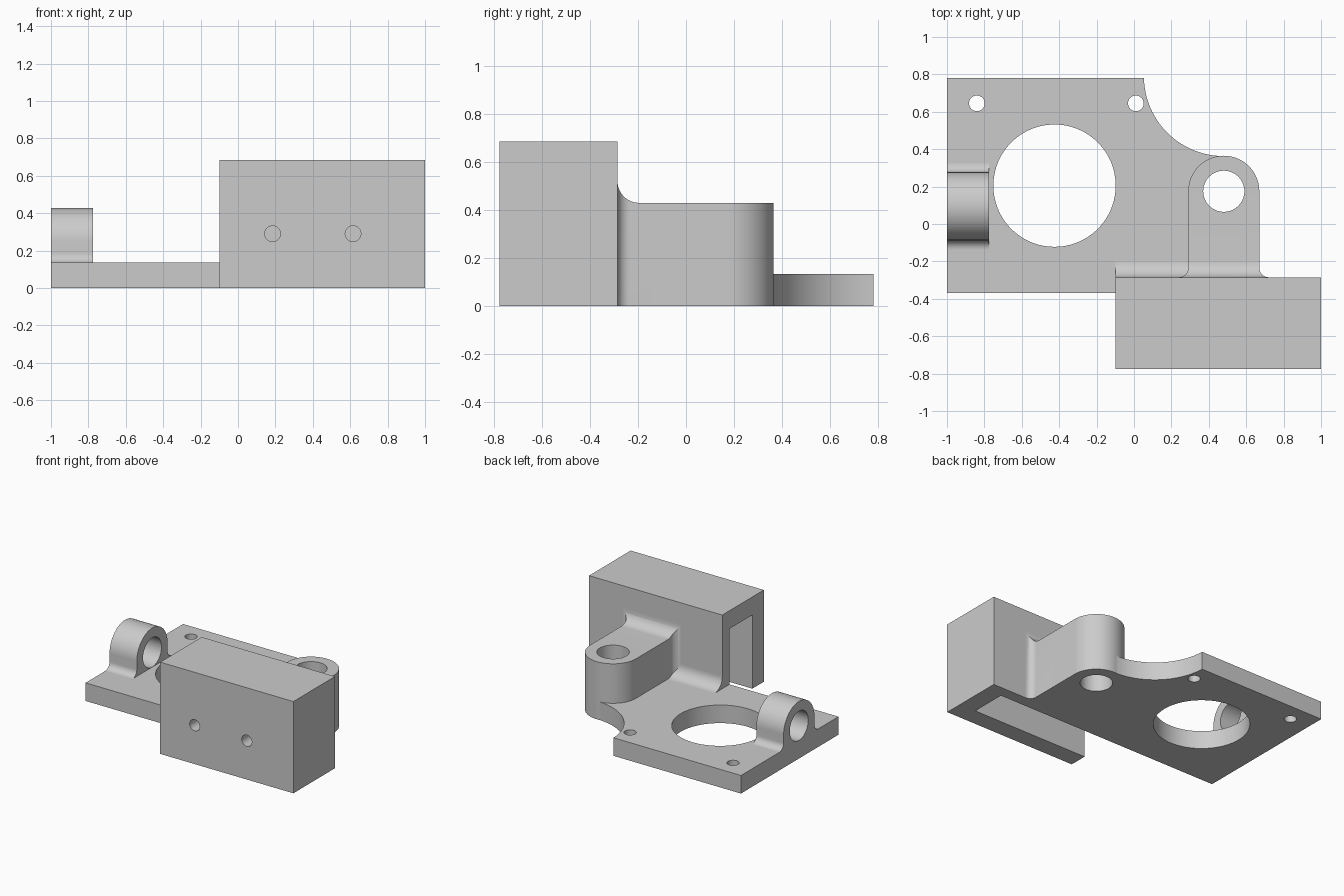
import bpy, bmesh
from math import radians, cos, sin

cube = bpy.data.objects.get("Cube")
if cube:
    bpy.data.objects.remove(cube, do_unlink=True)

grey = bpy.data.materials.new("plain_grey")
grey.use_nodes = True
colour = (0.6, 0.6, 0.6, 1)
grey.diffuse_color = colour
grey.node_tree.nodes["Principled BSDF"].inputs["Base Color"].default_value = colour


def arc(cx, cy, r, start, end, steps=24):
    """Points along an arc, angles in degrees."""
    angles = [radians(start + (end - start) * i / steps) for i in range(steps + 1)]
    return [(cx + r * cos(a), cy + r * sin(a)) for a in angles]


def circle(cx, cy, r, steps=64):
    return arc(cx, cy, r, 0, 360, steps)[:-1]


def rect(u0, u1, v0, v1):
    return [(u0, v0), (u1, v0), (u1, v1), (u0, v1)]


def prism(name, outline, axis, lo, hi):
    """Extrude a flat outline along an axis from lo to hi."""
    place = {"x": lambda u, v: (lo, u, v),
             "y": lambda u, v: (u, lo, v),
             "z": lambda u, v: (u, v, lo)}[axis]
    shift = [(hi - lo) * (axis == a) for a in "xyz"]
    bm = bmesh.new()
    face = bm.faces.new([bm.verts.new(place(u, v)) for u, v in outline])
    out = bmesh.ops.extrude_face_region(bm, geom=[face], use_keep_orig=True)
    moved = [g for g in out["geom"] if isinstance(g, bmesh.types.BMVert)]
    bmesh.ops.translate(bm, verts=moved, vec=shift)
    bmesh.ops.recalc_face_normals(bm, faces=bm.faces)
    mesh = bpy.data.meshes.new(name)
    bm.to_mesh(mesh)
    bm.free()
    mesh.materials.append(grey)
    ob = bpy.data.objects.new(name, mesh)
    bpy.context.collection.objects.link(ob)
    return ob


def activate(ob):
    bpy.ops.object.select_all(action="DESELECT")
    ob.select_set(True)
    bpy.context.view_layer.objects.active = ob


def cut(ob, outline, axis, lo, hi):
    """Subtract an extruded outline from a part."""
    cutter = prism("cutter", outline, axis, lo, hi)
    cutter.hide_render = True
    mod = ob.modifiers.new("cut", "BOOLEAN")
    mod.operation, mod.solver, mod.object = "DIFFERENCE", "EXACT", cutter
    activate(ob)
    bpy.ops.object.modifier_apply(modifier=mod.name)
    bpy.data.objects.remove(cutter, do_unlink=True)


thick = 0.135        # plate thickness
back = -0.285        # rear face of the block
boss_x, boss_y = 0.48, 0.175
boss_hole = circle(boss_x, boss_y, 0.11)

# Base plate with a scooped corner, a large bore and two screw holes
plate = prism("base_plate",
              [(-1, -0.37), (boss_x, -0.37)]
              + arc(boss_x, 0.79, 0.427, 270, 181.3, 32)
              + [(0.053, 0.78), (-1, 0.78)], "z", 0, thick)
cut(plate, circle(-0.425, 0.205, 0.327, 96), "z", -1, 1)
cut(plate, boss_hole, "z", -1, 1)
for x in (-0.84, 0.01):
    cut(plate, circle(x, 0.645, 0.042, 32), "z", -1, 1)

# Tall block, hollowed from below and one end, with two front screw holes
block = prism("clamp_block", rect(-0.1, 1, -0.775, back), "z", 0, 0.685)
cut(block, rect(-0.3, 0.865, -0.64, -0.37), "z", -0.2, 0.55)
for x in (0.185, 0.615):
    cut(block, circle(x, 0.29, 0.042, 32), "y", -0.9, -0.5)

# Upright boss flaring into the block at its sides and top
r, f = 0.19, 0.05
boss = prism("rod_boss",
             [(boss_x + r + f, back - 0.04)]
             + arc(boss_x + r + f, back + f, f, 270, 180, 10)
             + arc(boss_x, boss_y, r, 0, 180, 40)
             + arc(boss_x - r - f, back + f, f, 0, -90, 10)
             + [(boss_x - r - f, back - 0.04)], "z", 0, 0.52)
cut(boss, arc(back + 0.09, 0.52, 0.09, 180, 270, 14)
    + [(0.6, 0.43), (0.6, 0.8), (back, 0.8)], "x", 0, 1)
cut(boss, boss_hole, "z", -1, 1)

# Rounded fillet where the plate meets the block
prism("plate_fillet",
      arc(back + 0.09, thick + 0.09, 0.09, 180, 270, 14)
      + [(back + 0.09, thick - 0.03), (back - 0.03, thick - 0.03),
         (back - 0.03, thick + 0.09)], "x", -0.1, 0.33)

# Side lug: arched eye with filleted feet
ly, lz, r = 0.095, 0.245, 0.182
lug = prism("side_lug",
            [(ly + r + f, thick - 0.03)]
            + arc(ly + r + f, thick + f, f, 270, 180, 10)
            + arc(ly, lz, r, 0, 180, 40)
            + arc(ly - r - f, thick + f, f, 0, -90, 10)
            + [(ly - r - f, thick - 0.03)], "x", -1, -0.775)
cut(lug, circle(ly, lz, 0.109), "x", -1.2, -0.6)

# Smooth the curved walls, keeping edges crisp
for ob in [o for o in bpy.context.scene.objects if o.type == "MESH"]:
    activate(ob)
    bpy.ops.object.shade_smooth_by_angle(angle=radians(30))
